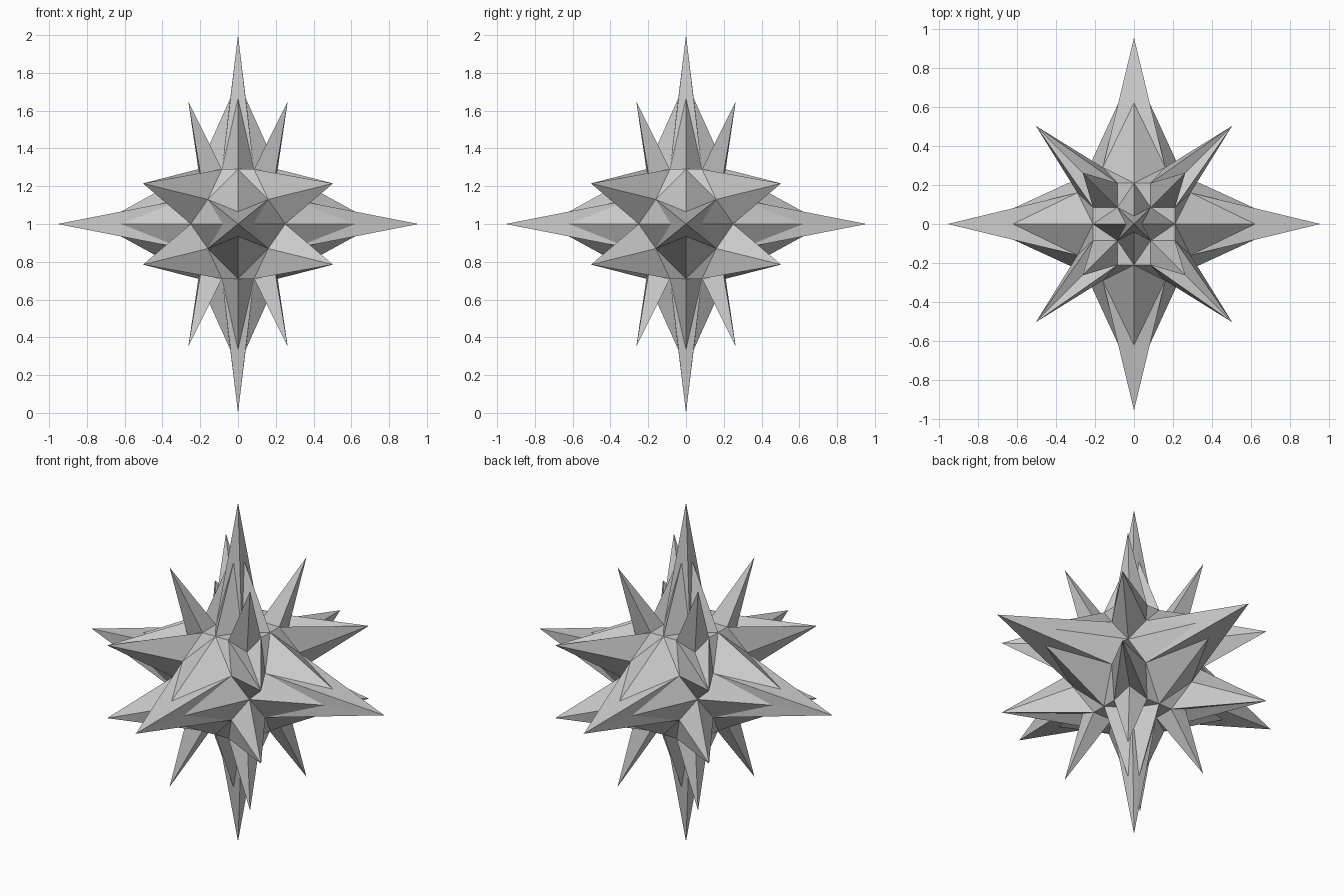
import bpy, bmesh
from itertools import product
from mathutils import Vector

if "Cube" in bpy.data.objects:
    bpy.data.objects.remove(bpy.data.objects["Cube"])

# key points in one sixteenth of the star, measured from its centre
P = {
    "side_tip": (0, .955, 0), "side_ridge_up": (0, .62, .065), "side_ridge_out": (.08, .62, 0),
    "side_dent": (.16, .29, .13), "low_dent": (.25, .25, 0),
    "mid_dent": (0, .21, .29), "seat": (.085, .21, .29), "fork": (.195, .195, .243),
    "low_tip": (.503, .503, .215), "high_tip": (.263, .263, .648),
    "top_tip": (0, 0, 1), "top_ridge": (0, .041, .665), "top_dent": (.085, .085, .29),
}

FACES = [
    # side spike
    ("side_tip", "side_ridge_up", "side_dent"), ("side_tip", "side_ridge_out", "side_dent"),
    ("side_ridge_up", "side_dent", "mid_dent"), ("side_ridge_out", "side_dent", "low_dent"),
    # core
    ("mid_dent", "side_dent", "seat"), ("mid_dent", "seat", "top_dent"),
    # low diagonal spike
    ("low_tip", "side_dent", "seat"), ("low_tip", "seat", "fork"), ("low_tip", "side_dent", "low_dent"),
    # high diagonal spike
    ("high_tip", "seat", "fork"), ("high_tip", "seat", "top_dent"),
    # top spike
    ("top_ridge", "top_dent", "mid_dent"), ("top_tip", "top_ridge", "top_dent"),
]

# repeat the wedge by swapping x with y and mirroring on all axes
bm = bmesh.new()
for sx, sy, sz, swap in product((1, -1), (1, -1), (1, -1), (False, True)):
    for face in FACES:
        vs = []
        for name in face:
            x, y, z = P[name]
            if swap:
                x, y = y, x
            vs.append(bm.verts.new(Vector((x * sx, y * sy, z * sz + 1))))
        bm.faces.new(vs)
bmesh.ops.remove_doubles(bm, verts=bm.verts, dist=0.0005)
bmesh.ops.recalc_face_normals(bm, faces=bm.faces)

mesh = bpy.data.meshes.new("spiked_star")
bm.to_mesh(mesh)
bm.free()
star = bpy.data.objects.new("spiked_star", mesh)
bpy.context.collection.objects.link(star)
